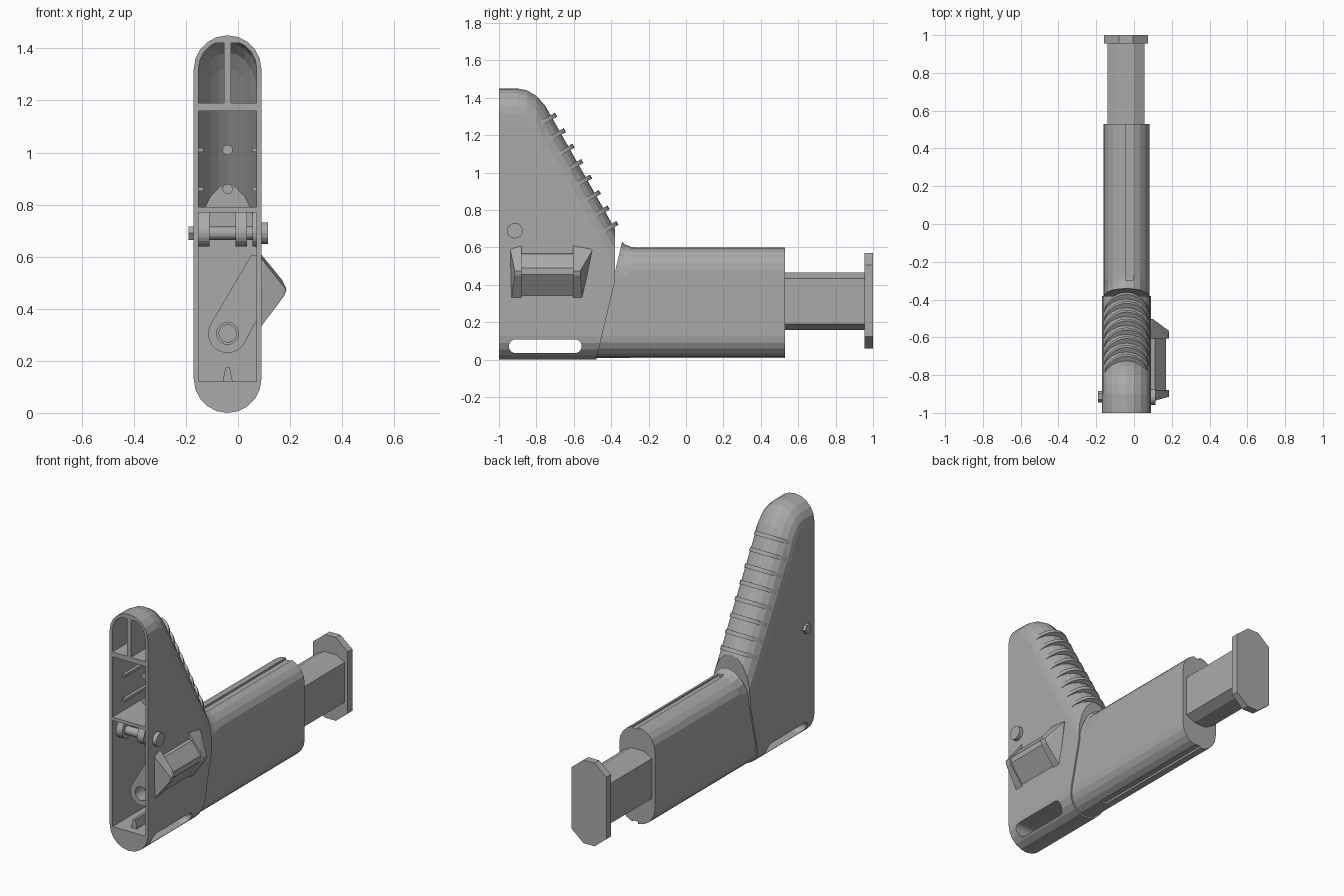
import bpy, bmesh
from math import sin, cos, pi, hypot
from mathutils import Vector

cube = bpy.data.objects.get("Cube")
if cube:
    bpy.data.objects.remove(cube, do_unlink=True)

grey = bpy.data.materials.new("mid_grey")
grey.use_nodes = True
colour = (0.4, 0.4, 0.4, 1)
grey.diffuse_color = colour
grey.node_tree.nodes["Principled BSDF"].inputs["Base Color"].default_value = colour

CX, HALF = -0.04, 0.13
SLOPE = 1.766
K = hypot(1, SLOPE)
# Top line of the body: depth, height, vertical stretch of the rounding
TOP_LINE = [(-1, 1.45, 1), (-0.9, 1.45, 1), (-0.85, 1.44, 1.1), (-0.8, 1.41, 1.4),
            (-0.754, 1.36, K), (-0.39, 0.717, K), (-0.36, 0.664, 1.8),
            (-0.33, 0.63, 1.4), (-0.29, 0.612, 1.05), (-0.25, 0.61, 1), (0.53, 0.61, 1)]


def finish(name, bm):
    bmesh.ops.recalc_face_normals(bm, faces=bm.faces)
    mesh = bpy.data.meshes.new(name)
    bm.to_mesh(mesh)
    bm.free()
    ob = bpy.data.objects.new(name, mesh)
    bpy.context.collection.objects.link(ob)
    mesh.materials.append(grey)
    return ob


def hull(name, points):
    """Convex solid around the points."""
    bm = bmesh.new()
    for p in points:
        bm.verts.new(p)
    bmesh.ops.convex_hull(bm, input=bm.verts)
    bmesh.ops.dissolve_limit(bm, angle_limit=0.01, verts=bm.verts, edges=bm.edges)
    return finish(name, bm)


def box_points(x, y, z):
    return [(a, b, c) for a in x for b in y for c in z]


def rod_points(axis, span, u, v, r, n=20):
    """Two rings of points, along the x or the y axis."""
    pts = []
    for s in span:
        for i in range(n):
            a, b = u + r * cos(2 * pi * i / n), v + r * sin(2 * pi * i / n)
            pts.append((s, a, b) if axis == "x" else (a, s, b))
    return pts


def octagon_points(y, x, z, cx, cz):
    pts = []
    for s in y:
        for xa, xb in ((x[0], x[0] + cx), (x[1], x[1] - cx)):
            for za, zb in ((z[0], z[0] + cz), (z[1], z[1] - cz)):
                pts += [(xa, s, zb), (xb, s, za)]
    return pts


def loft(name, half, planes=(), start=-1, seg=10):
    """Round-edged body of a given half width, clipped by planes (point, outward normal)."""
    bm = bmesh.new()
    rings = []
    for i, (y, top, k) in enumerate(TOP_LINE):
        y = start if i == 0 else y
        arc = [pi * j / seg for j in range(seg + 1)]
        ring = [(CX + half * cos(a), y, top - HALF * k + half * k * sin(a)) for a in arc]
        ring += [(CX - half * cos(a), y, HALF - half * sin(a)) for a in arc]
        rings.append([bm.verts.new(p) for p in ring])
    n = len(rings[0])
    for a, b in zip(rings, rings[1:]):
        for j in range(n):
            bm.faces.new((a[j], a[(j + 1) % n], b[(j + 1) % n], b[j]))
    bm.faces.new(rings[0])
    bm.faces.new(rings[-1])
    for co, no in planes:
        bmesh.ops.bisect_plane(bm, geom=bm.verts[:] + bm.edges[:] + bm.faces[:],
                               plane_co=co, plane_no=no, clear_outer=True)
        bmesh.ops.holes_fill(bm, edges=[e for e in bm.edges if e.is_boundary], sides=0)
    return finish(name, bm)


def cut(target, *cutters, keep=False):
    for c in cutters:
        mod = target.modifiers.new("cut", "BOOLEAN")
        mod.operation, mod.solver, mod.object = "DIFFERENCE", "EXACT", c
        bpy.context.view_layer.objects.active = target
        bpy.ops.object.modifier_apply(modifier=mod.name)
        if not keep:
            bpy.data.objects.remove(c, do_unlink=True)


def pocket(z0, z1, x0=-1, x1=1, back=-0.5):
    return loft("pocket_cutter", 0.112, [
        ((0, 0, z0), (0, 0, -1)), ((0, 0, z1), (0, 0, 1)), ((x0, 0, 0), (-1, 0, 0)),
        ((x1, 0, 0), (1, 0, 0)), ((0, back, 0), (0, 1, 0))], start=-1.02)


# Hollow stock with its open front, and the strap slot through the foot
stock = loft("stock_shell", HALF, [((0, -0.38, 0), (0, 1, 0)),
                                   ((0, -0.38, 0.42), (0, 0.42, -0.1))])
cut(stock, pocket(0.12, 0.77), pocket(0.79, 1.16),
    pocket(1.19, 1.42, x1=-0.053), pocket(1.19, 1.42, x0=-0.027),
    hull("slot_cutter", rod_points("x", (-0.3, 0.3), -0.91, 0.072, 0.037)
         + rod_points("x", (-0.3, 0.3), -0.595, 0.072, 0.037)))

# Slightly slimmer tube housing with a shallow groove above and below
tube = loft("tube_housing", 0.121, [((0, -0.48, 0), (0, -1, 0)),
                                    ((0, -0.42, 0.3), (0, -0.42, 0.1))])
for z in ((0.588, 0.7), (-0.1, 0.022)):
    cut(tube, hull("groove_cutter", box_points((CX - 0.005, CX + 0.035), (-0.3, 0.6), z)))

# Sliding rod and end plate
hull("sliding_rod", octagon_points((0.5, 0.97), (-0.14, 0.055), (0.16, 0.465), 0.055, 0.03))
hull("end_plate", octagon_points((0.955, 1.0), (-0.16, 0.075), (0.06, 0.57), 0.08, 0.065))

# Grip ribs over the sloping back
core = loft("rib_cutter", 0.122)
core.hide_render = True
normal = Vector((0, SLOPE, 1)).normalized()
along = Vector((0, 1, -SLOPE)).normalized()
for i in range(8):
    y = -0.718 + i * 0.0468
    centre = Vector((CX, y, 1.36 - SLOPE * (y + 0.754))) - normal * HALF
    pts = []
    for j in range(17):
        a = pi * j / 16
        p = centre + Vector((0.126 * cos(a), 0, 0)) + normal * 0.157 * sin(a)
        pts += [p + along * 0.012, p - along * 0.012]
    cut(hull(f"grip_rib_{i + 1}", pts), core, keep=True)
bpy.data.objects.remove(core, do_unlink=True)

# Lever guard on the left side: two tapered cheeks and a thumb block
for name, inner, top, low in (("rear_cheek", -0.605, -0.503, -0.555),
                              ("front_cheek", -0.88, -0.938, -0.935)):
    tip = inner + (0.04 if top > inner else -0.035)
    hull(name, [(0.08, inner, 0.62), (0.17, inner, 0.51), (0.186, inner, 0.475),
                (0.178, inner, 0.45), (0.08, inner, 0.32), (0.08, top, 0.6),
                (0.1, top, 0.58), (0.08, low, 0.32), (0.184, tip, 0.475), (0.178, tip, 0.45)])
hull("thumb_block", [(x, y, z) for y in (-0.89, -0.6) for x, z in
                     ((0.08, 0.57), (0.11, 0.565), (0.17, 0.49), (0.17, 0.455), (0.08, 0.33))])

# Inner lever with a bored pivot
lever = hull("inner_lever", rod_points("y", (-0.88, -0.6), CX, 0.305, 0.075)
             + box_points((0.05, 0.08), (-0.88, -0.6), (0.37, 0.605)))
cut(lever, hull("bore_cutter", rod_points("y", (-0.95, -0.7), CX, 0.305, 0.042)))
hull("lever_pivot", rod_points("y", (-0.8, -0.48), CX, 0.305, 0.035))

# Hinge axle with bolt heads and lugs
hull("hinge_axle", rod_points("x", (-0.18, 0.1), -0.915, 0.69, 0.026))
hull("left_bolt_head", rod_points("x", (0.08, 0.115), -0.915, 0.69, 0.042, 16))
hull("right_bolt_head", rod_points("x", (-0.19, -0.16), -0.915, 0.69, 0.03, 6))
for i, x in enumerate(((-0.155, -0.11), (-0.01, 0.035), (0.055, 0.075))):
    hull(f"hinge_lug_{i + 1}", rod_points("x", x, -0.915, 0.69, 0.05)
         + box_points(x, (-0.93, -0.8), (0.75, 0.775)))

# Screw pins, wall stubs and the small floor rib
for i, z in enumerate((0.86, 1.01)):
    hull(f"screw_pin_{i + 1}", rod_points("y", (-0.85, -0.49 - 0.09 * i), CX, z, 0.02, 12))
    for x in (CX - 0.105, CX + 0.105):
        hull("wall_stub", box_points((x - 0.012, x + 0.012), (-0.9, -0.65),
                                     (z - 0.008, z + 0.008)))
hull("floor_rib", box_points((CX - 0.018, CX + 0.018), (-0.95, -0.55), (0.11, 0.125))
     + box_points((CX - 0.008, CX + 0.008), (-0.95, -0.55), (0.175,)))
